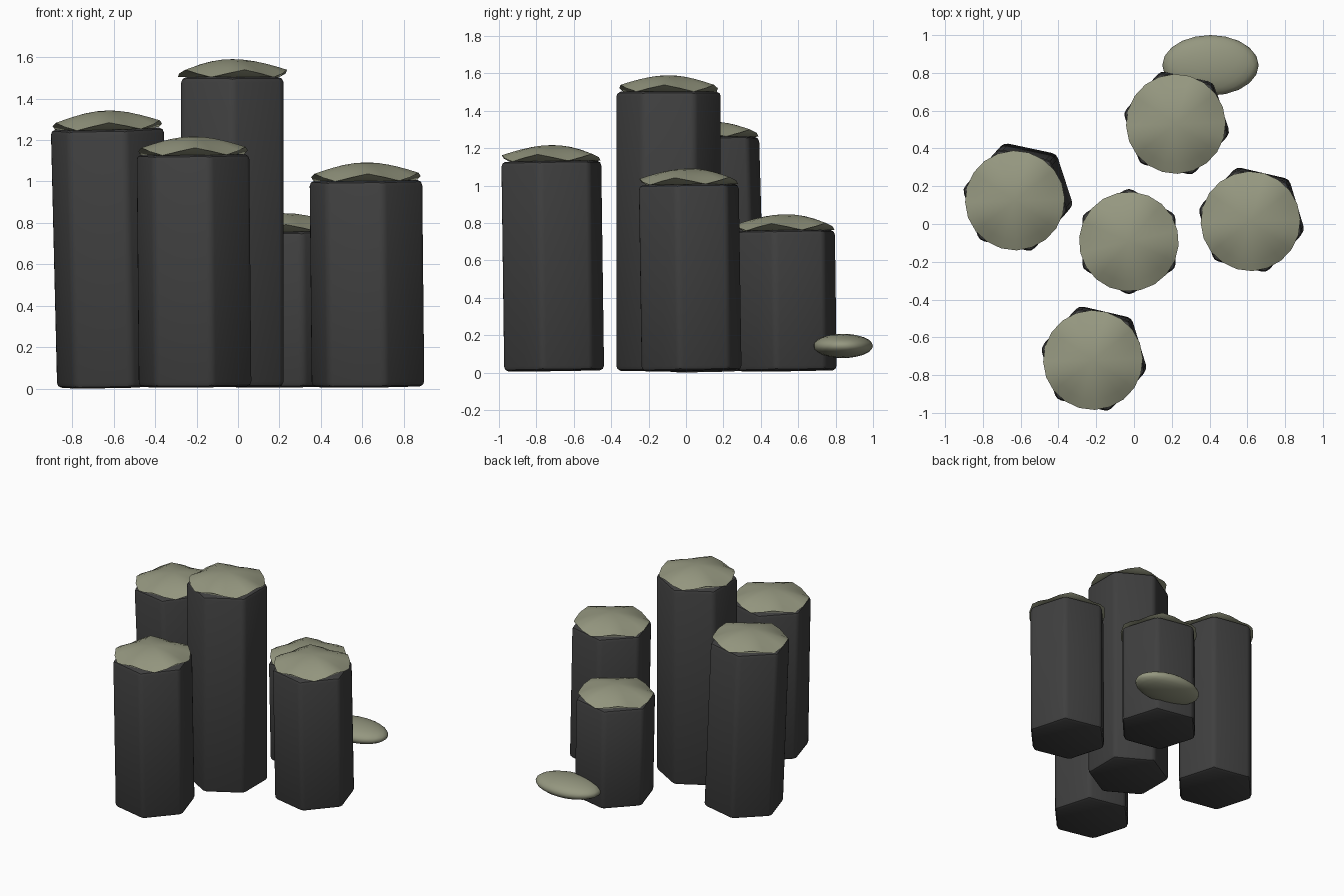
import bpy, bmesh
from math import cos, sin, pi, radians
from mathutils import Vector, Matrix

if "Cube" in bpy.data.objects:
    bpy.data.objects.remove(bpy.data.objects["Cube"])


def make_material(name, color):
    mat = bpy.data.materials.new(name)
    mat.use_nodes = True
    mat.diffuse_color = color
    mat.node_tree.nodes["Principled BSDF"].inputs["Base Color"].default_value = color
    return mat


BASALT = make_material("dark basalt", (0.05, 0.05, 0.05, 1))
MOSS = make_material("grey green moss", (0.3, 0.31, 0.215, 1))


def finish(name, bm, mat, matrix, angle):
    bmesh.ops.recalc_face_normals(bm, faces=bm.faces)
    mesh = bpy.data.meshes.new(name)
    bm.to_mesh(mesh)
    bm.free()
    mesh.materials.append(mat)
    obj = bpy.data.objects.new(name, mesh)
    bpy.context.collection.objects.link(obj)
    obj.matrix_world = matrix
    bpy.ops.object.select_all(action="DESELECT")
    obj.select_set(True)
    bpy.context.view_layer.objects.active = obj
    bpy.ops.object.shade_smooth_by_angle(angle=radians(angle))
    return obj


def column(name, length, spin, matrix):
    # Hexagonal prism with softened edges
    bm = bmesh.new()
    bmesh.ops.create_cone(bm, cap_ends=True, segments=6, radius1=0.285, radius2=0.285, depth=length)
    # Put one corner exactly at the spin angle, and the base at zero
    corner = max(bm.verts, key=lambda v: v.co.x)
    turn = radians(spin) - Vector((1, 0)).angle_signed(corner.co.xy) * -1
    bmesh.ops.rotate(bm, verts=bm.verts, matrix=Matrix.Rotation(turn, 3, "Z"))
    bmesh.ops.translate(bm, verts=bm.verts, vec=(0, 0, length / 2))
    bmesh.ops.bevel(bm, geom=bm.edges[:], offset=0.025, segments=2, profile=0.5, affect="EDGES")
    finish(name, bm, BASALT, matrix, 35)


def cap(name, phase, matrix, radius=0.264, lobes=5, rings=5):
    # Shallow dome with a rim that zigzags between high and low points
    bm = bmesh.new()
    count = lobes * 4
    top = bm.verts.new((0, 0, 0.087))
    previous = None
    for r in range(1, rings + 1):
        t = r / rings
        ring = []
        for i in range(count):
            wave = (1, 0, -1, 0)[i % 4]
            a = radians(phase) + 2 * pi * i / count
            z = 0.087 - 0.069 * t ** 2 + 0.018 * wave * t ** 3
            ring.append(bm.verts.new((radius * t * cos(a), radius * t * sin(a), z)))
        for i in range(count):
            j = (i + 1) % count
            if previous:
                bm.faces.new((previous[i], ring[i], ring[j], previous[j]))
            else:
                bm.faces.new((top, ring[i], ring[j]))
        previous = ring
    # Underside: flat middle, with slanted flaps below the high points
    lows = previous[2::4]
    bm.faces.new(lows)
    for k in range(lobes):
        i = 4 * k + 2
        a, b, c, d, e = [previous[(i + n) % count] for n in range(5)]
        for tri in ((a, b, c), (a, c, e), (c, d, e)):
            bm.faces.new(tri)
    finish(name, bm, MOSS, matrix, 40)


# Columns: name, top centre x and y, height, lean of the base from the top, spin, cap phase
COLUMNS = [
    ("left", -0.63, 0.125, 1.255, 0.03, 0.035, -12, -16),
    ("tall", -0.027, -0.093, 1.503, 0, 0, 30, -5),
    ("front", -0.217, -0.72, 1.13, 0.01, 0.015, -13, -16),
    ("right", 0.617, 0.015, 1.005, 0.01, 0.015, -13, -16),
    ("short", 0.222, 0.53, 0.76, 0.008, 0.01, -12, -16),
]
for name, x, y, height, dx, dy, spin, phase in COLUMNS:
    base = Vector((x + dx, y + dy, 0.01))
    axis = Vector((x, y, height)) - base
    tilt = Vector((0, 0, 1)).rotation_difference(axis).to_matrix().to_4x4()
    column(name + "_column", axis.length, spin, Matrix.Translation(base) @ tilt)
    cap(name + "_column_cap", phase, Matrix.Translation((x, y, height)) @ tilt)

# Loose flat stone beside the short column
bm = bmesh.new()
bmesh.ops.create_icosphere(bm, subdivisions=3, radius=1)
bmesh.ops.scale(bm, verts=bm.verts, vec=(0.255, 0.16, 0.065))
finish("flat_stone", bm, MOSS, Matrix.Translation((0.405, 0.84, 0.143)), 60)
